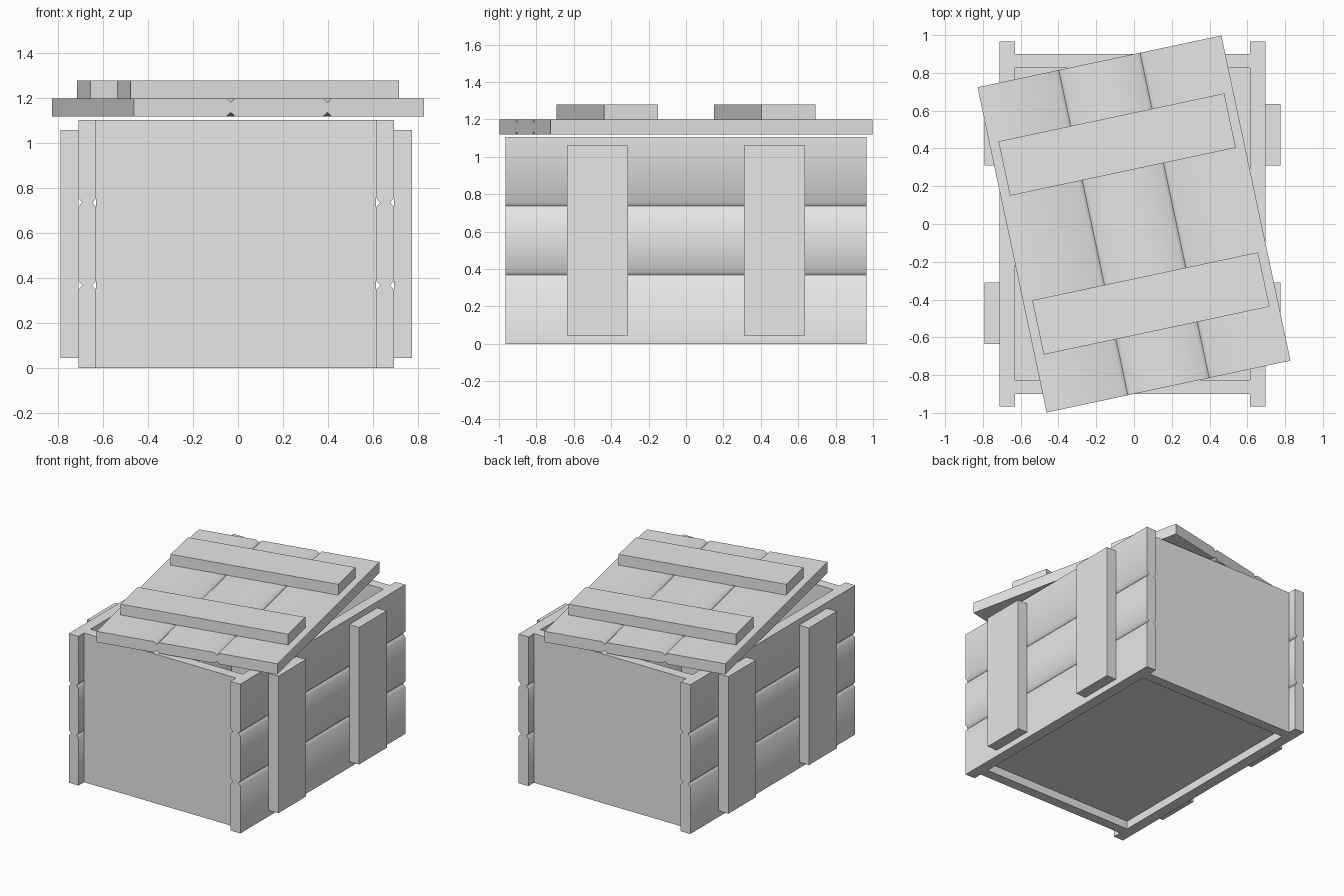
import bpy
import bmesh
from math import radians
from mathutils import Matrix

if "Cube" in bpy.data.objects:
    bpy.data.objects.remove(bpy.data.objects["Cube"])

grey = bpy.data.materials.new("plain_grey")
grey.use_nodes = True
colour = (0.8, 0.8, 0.8, 1)
grey.diffuse_color = colour
grey.node_tree.nodes["Principled BSDF"].inputs["Base Color"].default_value = colour

CX = -0.008      # crate centre line
HEIGHT = 1.105   # crate wall height
T = 0.08         # board thickness
LID_TURN = Matrix.Rotation(radians(12), 4, "Z")


def finish(name, bm, matrix):
    """Turn a bmesh into an object, soft over shallow bends and sharp elsewhere."""
    bmesh.ops.recalc_face_normals(bm, faces=bm.faces)
    for face in bm.faces:
        face.smooth = True
    for edge in bm.edges:
        edge.smooth = edge.calc_face_angle(0) < radians(50)
    mesh = bpy.data.meshes.new(name)
    bm.to_mesh(mesh)
    bm.free()
    mesh.materials.append(grey)
    obj = bpy.data.objects.new(name, mesh)
    bpy.context.collection.objects.link(obj)
    obj.matrix_world = matrix
    return obj


def box(name, centre, size, turn=Matrix()):
    bm = bmesh.new()
    bmesh.ops.create_cube(bm, size=1)
    bmesh.ops.scale(bm, vec=size, verts=bm.verts)
    return finish(name, bm, turn @ Matrix.Translation(centre))


def planked_panel(name, width, length, matrix, planks=3, cut=0.018, half=0.02):
    """Panel lying flat, with V grooves along y on both faces."""
    side = [(-width / 2, T / 2)]
    for i in range(1, planks):
        u = width * (i / planks - 0.5)
        side += [(u - half, T / 2), (u, T / 2 - cut), (u + half, T / 2)]
    side.append((width / 2, T / 2))
    outline = side + [(u, -v) for u, v in reversed(side)]
    bm = bmesh.new()
    cap = bm.faces.new([bm.verts.new((u, -length / 2, v)) for u, v in outline])
    swept = bmesh.ops.extrude_face_region(bm, geom=[cap], use_keep_orig=True)
    moved = [g for g in swept["geom"] if isinstance(g, bmesh.types.BMVert)]
    bmesh.ops.translate(bm, vec=(0, length, 0), verts=moved)
    return finish(name, bm, matrix)


# Planked side walls with two upright battens each
for side, sx in (("right", -1), ("left", 1)):
    upright = Matrix.Rotation(radians(90), 4, "Y")
    place = Matrix.Translation((CX + sx * 0.663, 0, HEIGHT / 2))
    planked_panel(side + "_wall", HEIGHT, 1.93, place @ upright)
    for end, sy in (("front", -1), ("back", 1)):
        box(f"{side}_{end}_batten", (CX + sx * 0.743, sy * 0.4725, 0.5525),
            (T, 0.325, 1.015))

# Plain end walls between the side walls
for end, sy in (("front", -1), ("back", 1)):
    box(end + "_wall", (CX, sy * 0.8625, HEIGHT / 2), (1.246, 0.075, HEIGHT))

# Raised floor
box("floor", (CX, 0, 0.1), (1.246, 1.65, T))

# Planked lid resting askew, with two battens on top
planked_panel("lid", 1.32, 1.76, Matrix.Translation((0, 0, 1.16)) @ LID_TURN)
for end, sy in (("front", -1), ("back", 1)):
    box(end + "_lid_batten", (0, sy * 0.43, 1.24), (1.222, 0.294, T), LID_TURN)
